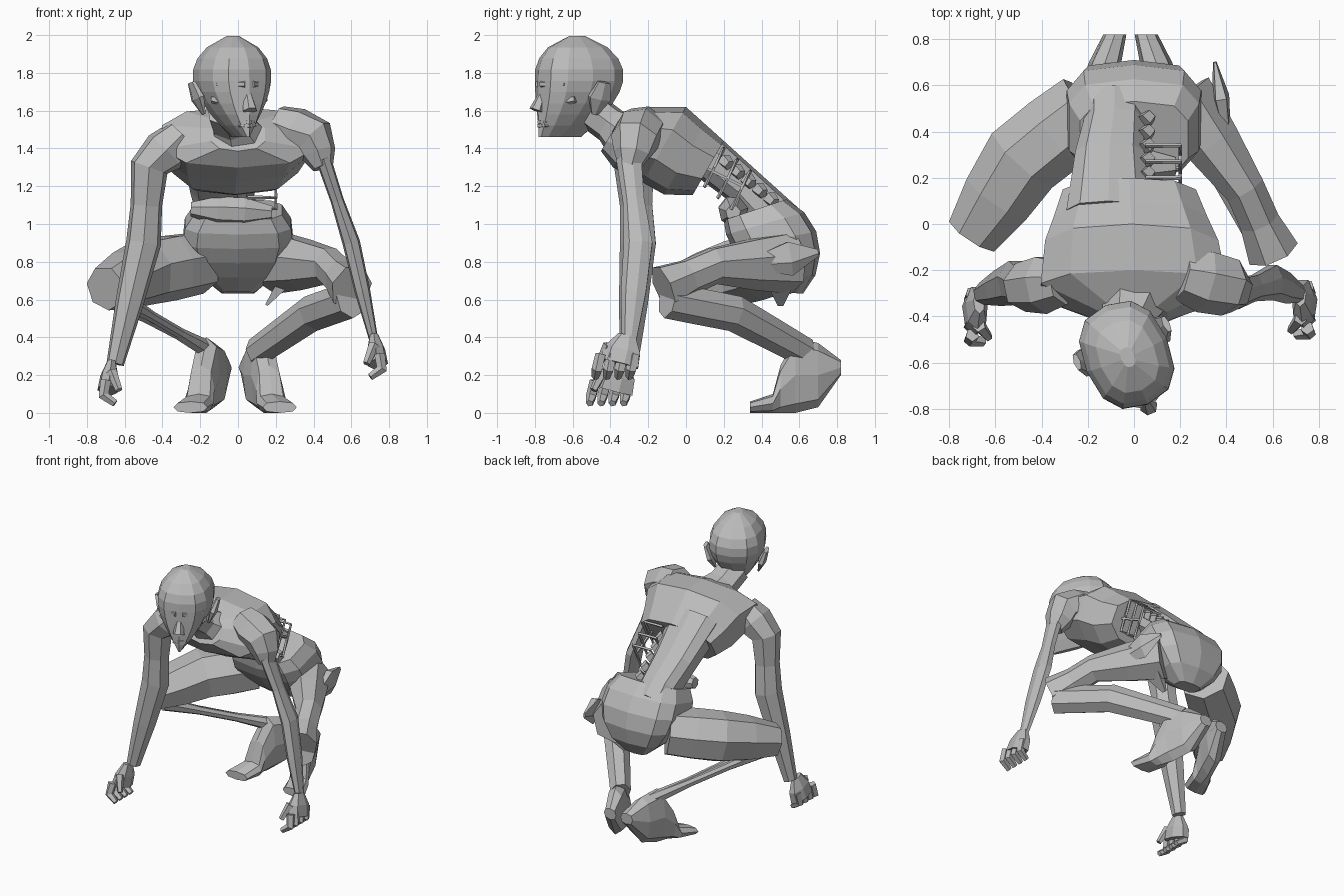
import bpy, bmesh, math
from mathutils import Vector, Matrix

cube = bpy.data.objects.get("Cube")
if cube:
    bpy.data.objects.remove(cube, do_unlink=True)

shade = (.5, .5, .5, 1)
grey = bpy.data.materials.new("pale grey")
grey.use_nodes = True
grey.diffuse_color = shade
grey.node_tree.nodes["Principled BSDF"].inputs["Base Color"].default_value = shade

UP = Vector((0, 0, 1))
BACK = Vector((0, 1, 0))
SIDES = {"right": -1, "left": 1}


def loft(name, rings, matrix=None):
    """Skin a stack of equal rings and close both ends."""
    bm = bmesh.new()
    rows = [[bm.verts.new(point) for point in ring] for ring in rings]
    for low, high in zip(rows, rows[1:]):
        for i in range(len(low)):
            bm.faces.new((low[i - 1], low[i], high[i], high[i - 1]))
    bm.faces.new(rows[0])
    bm.faces.new(rows[-1])
    bmesh.ops.recalc_face_normals(bm, faces=bm.faces)
    mesh = bpy.data.meshes.new(name)
    bm.to_mesh(mesh)
    bm.free()
    mesh.materials.append(grey)
    if matrix:
        mesh.transform(matrix)
    obj = bpy.data.objects.new(name, mesh)
    bpy.context.collection.objects.link(obj)


def rounded(value, square):
    """Swell a sine or cosine toward a boxier outline."""
    return math.copysign(abs(value) ** square, value)


def body_ring(back, front, right, left, sides=10, square=.8):
    """Ring between a back and a front (y, z) point, from right to left in x."""
    back, front = Vector((0, *back)), Vector((0, *front))
    middle = (back + front) / 2 + Vector(((right + left) / 2, 0, 0))
    deep, wide = (back - front) / 2, Vector(((left - right) / 2, 0, 0))
    turns = [math.tau * i / sides for i in range(sides)]
    return [middle + deep * rounded(math.cos(t), square) + wide * rounded(math.sin(t), square)
            for t in turns]


def limb(name, joints, radii, flat=1, ref=BACK, sides=7, matrix=None):
    """Tube along the joints, its radii evenly spaced; flat thins it across ref."""
    joints = [Vector(joint) for joint in joints]
    centres = []
    for i in range(len(radii)):
        place = i * (len(joints) - 1) / (len(radii) - 1)
        start = min(int(place), len(joints) - 2)
        centres.append(joints[start].lerp(joints[start + 1], place - start))
    rings = []
    for i, radius in enumerate(radii):
        along = (centres[min(i + 1, len(radii) - 1)] - centres[max(i - 1, 0)]).normalized()
        u = (ref - along * ref.dot(along)).normalized()
        v = along.cross(u) * flat
        turns = [math.tau * (k + .5) / sides for k in range(sides)]
        rings.append([centres[i] + (u * math.cos(t) + v * math.sin(t)) * radius for t in turns])
    loft(name, rings, matrix)


def trunk_ring(y, depth, right, left):
    """Slanted trunk slice hanging from the straight line of the back."""
    z = 1.62 - .9 * max(y, 0) - .4 * max(-.2 - y, 0)
    return body_ring((y, z), (y - depth * .5, z - depth * .87), right, left)


# Chest and the narrow torn waist
loft("chest", [
    trunk_ring(-.35, .2, -.15, .15), trunk_ring(-.2, .37, -.42, .42),
    trunk_ring(0, .46, -.4, .38), trunk_ring(.1, .43, -.36, .33),
    trunk_ring(.2, .33, -.32, .28)])
loft("waist", [
    trunk_ring(.1, .25, -.3, .08), trunk_ring(.35, .22, -.26, .05),
    trunk_ring(.5, .25, -.22, .05), trunk_ring(.6, .3, -.22, .05)])
limb("belly_fold", [(-.25, .25, 1.08), (.18, .25, 1.06)], [.04, .08, .08, .04], ref=UP)

# Pelvis, slices fanned round from the small of the back to the seat
pelvis = []
for i in range(6):
    t = i / 5
    angle = math.radians(65 - 110 * t)
    half = .24 + .35 * t - .5 * t * t
    pelvis.append(body_ring((.4 + .31 * math.cos(angle), .85 + .31 * math.sin(angle)),
                            (.2 + .3 * t * t, 1.02 - .38 * t), -half, half, square=.6))
loft("pelvis", pelvis)

# Exposed spine and ribs
for i in range(5):
    y, z = .2 + i * .06, 1.34 - i * .05
    limb("vertebra", [(.04, y, z), (.07, y + .03, z - .03)], [.04, .03], ref=UP, sides=5)
for i in range(3):
    y, z = .2 + i * .07, 1.4 - i * .06
    limb("rib", [(.05, y, z), (.2, y, z), (.2, y - .1, z - .2), (.05, y - .1, z - .2)],
         [.01] * 7, ref=UP + BACK, sides=4)
limb("rib_bar", [(.2, .1, 1.3), (.2, .3, 1.2)], [.01, .01], ref=UP, sides=4)

# Head, turned toward its left
limb("neck", [(0, -.3, 1.45), (-.05, -.5, 1.6)], [.15, .1, .1], 1.2, UP)
turn = Matrix.Translation((-.03, -.57, 1.7)) @ Matrix.Rotation(math.radians(23), 4, "Z")
skull = []
for i in range(10):
    t = .02 + .97 * i / 9
    swell = math.sin(math.pi * t ** 1.4) ** .6
    face = -.23 * (1 if t < .6 else swell ** .8)
    z = .55 * t - .25
    skull.append(body_ring((.24 * swell, z), (face, z), -.19 * swell, .19 * swell, 12))
loft("head", skull, turn)


def feature(name, start, end, radii, flat=1):
    limb(name, [start, end], radii, flat, sides=6, matrix=turn)


feature("nose", (0, -.2, 0), (0, -.24, -.1), [.02, .03, .04])
for z in (-.16, -.18):
    feature("lip", (-.05, -.2, z), (.05, -.2, z), [.01, .04, .01], .4)
for side in SIDES.values():
    feature("brow", (side * .02, -.22, .04), (side * .15, -.14, .04), [.02, .02, .01])
    feature("eye", (side * .03, -.2, 0), (side * .1, -.17, 0), [.01, .02, .01])
    feature("cheek", (side * .05, -.18, -.06), (side * .15, -.08, -.04), [.01, .03, .02])
    feature("ear", (side * .15, .03, -.12), (side * .21, .06, .05), [.02, .07, .04], .4)

# Arms: the right one whole, the left one wasted
limb("right_arm", [(-.3, -.25, 1.47), (-.47, -.27, 1.3), (-.5, -.25, .9), (-.65, -.3, .26)],
     [.1, .13, .11, .09, .1, .08, .05], .95)
limb("left_shoulder", [(.2, -.22, 1.53), (.4, -.27, 1.45), (.45, -.3, 1.3)],
     [.11, .14, .13, .1, .06], .95)
limb("left_arm", [(.45, -.3, 1.35), (.6, -.25, .9), (.72, -.3, .38)],
     [.07, .06, .08, .07, .04], .6)


def hand(name, side, place):
    """Palm with four curled fingers and a thumb, hanging from the wrist."""
    here = Matrix.Translation(place) @ Matrix.Diagonal((side, 1, 1, 1))
    limb(name + "_palm", [(0, 0, 0), (.02, -.04, -.15)], [.05, .1, .11], .5, matrix=here)
    for i in range(4):
        y = .04 - i * .06
        limb(name + "_finger", [(.03, y, -.1), (.04, y - .02, -.18), (-.02, y - .03, -.22)],
             [.03, .03, .02], sides=5, matrix=here)
    limb(name + "_thumb", [(0, -.1, -.05), (-.04, -.15, -.15)], [.03, .02], sides=5, matrix=here)


hand("right_hand", SIDES["right"], (-.67, -.34, .27))
hand("left_hand", SIDES["left"], (.72, -.31, .41))

# Legs: full left calf, right shin stripped to the bone
limb("left_thigh", [(.2, .55, .8), (.48, .15, .78), (.6, -.12, .66)],
     [.17, .14, .1, .1, .13], .9, UP)
limb("left_shin", [(.6, -.1, .6), (.4, .25, .53), (.1, .63, .32)],
     [.1, .1, .1, .09, .08], .9, UP)
limb("right_thigh", [(-.2, .5, .8), (-.48, .28, .75), (-.7, -.05, .66)],
     [.17, .18, .18, .16, .12], 1, UP)
for shift in (0, .06):
    limb("right_shin_bone", [(shift - .67, 0, .6), (-.15, .63, .33)],
         [.05, .03, .03, .05], .8, UP)


def foot(name, side):
    """Raised heel and upright ankle running outward to flat toes."""
    rings = []
    for y, low, top, half in ((.82, .2, .28, .05), (.7, .03, .37, .07), (.58, 0, .4, .07),
                              (.5, 0, .25, .07), (.46, 0, .1, .08), (.34, 0, .06, .09)):
        x = side * (.06 + .35 * (.8 - y))
        if side < 0:
            x -= .03
        rings.append(body_ring((y, top), (y, low), x - half, x + half, 8))
    loft(name, rings)


for label, side in SIDES.items():
    foot(label + "_foot", side)

# Torn scraps at the left hip
limb("hip_scrap", [(.35, .7, .85), (.4, .4, .8)], [.02, .1, .05], .4, UP, 5)
limb("groin_scrap", [(.25, .5, .7), (.15, .5, .57)], [.1, .02], .5, sides=4)
